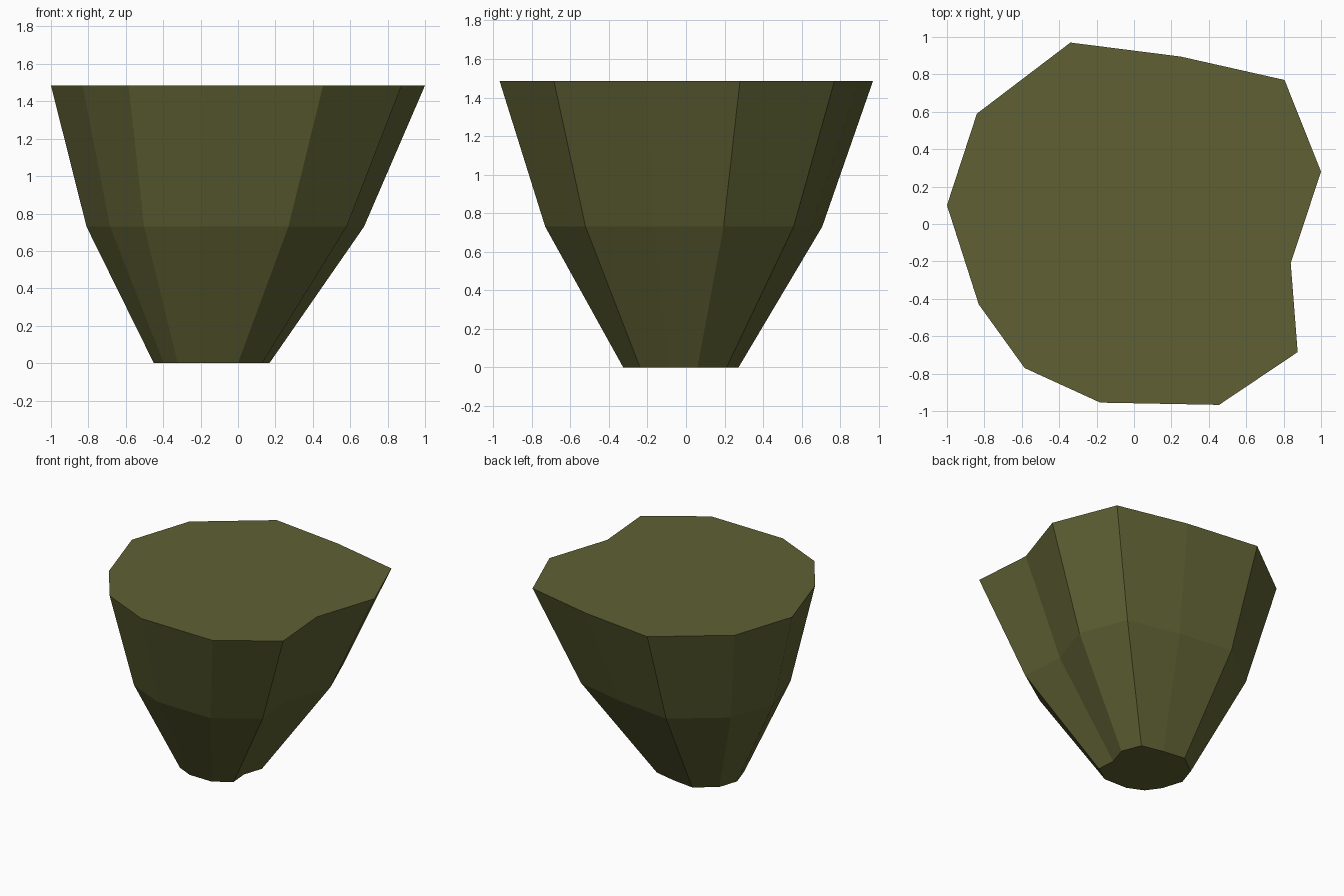
import bpy, bmesh

if "Cube" in bpy.data.objects:
    bpy.data.objects.remove(bpy.data.objects["Cube"])

# Single flat olive colour
mat = bpy.data.materials.new("olive_rock")
mat.diffuse_color = (0.115, 0.120, 0.034, 1)
mat.use_nodes = True
mat.node_tree.nodes["Principled BSDF"].inputs["Base Color"].default_value = mat.diffuse_color

# Irregular twelve-sided outline of the flat top
outline = [(1.0, 0.28), (0.805, 0.77), (0.25, 0.895), (-0.34, 0.97),
           (-0.84, 0.59), (-1.0, 0.10), (-0.83, -0.43), (-0.585, -0.77),
           (-0.18, -0.955), (0.455, -0.967), (0.875, -0.685), (0.838, -0.21)]

# Levels: height, outline scale, sideways shift
levels = [(0.0, 0.309, -0.141, -0.027),
          (0.73, 0.742, -0.068, -0.013),
          (1.485, 1.0, 0.0, 0.0)]

# Loft the outline through the levels and cap both ends
bm = bmesh.new()
rings = [[bm.verts.new((x * s + dx, y * s + dy, z)) for x, y in outline]
         for z, s, dx, dy in levels]
n = len(outline)
for low, high in zip(rings, rings[1:]):
    for i in range(n):
        j = (i + 1) % n
        bm.faces.new((low[i], low[j], high[j], high[i]))
bm.faces.new(rings[0][::-1])
bm.faces.new(rings[-1])
bmesh.ops.recalc_face_normals(bm, faces=bm.faces)

mesh = bpy.data.meshes.new("tapered_rock")
bm.to_mesh(mesh)
bm.free()
mesh.materials.append(mat)
rock = bpy.data.objects.new("tapered_rock", mesh)
bpy.context.collection.objects.link(rock)
